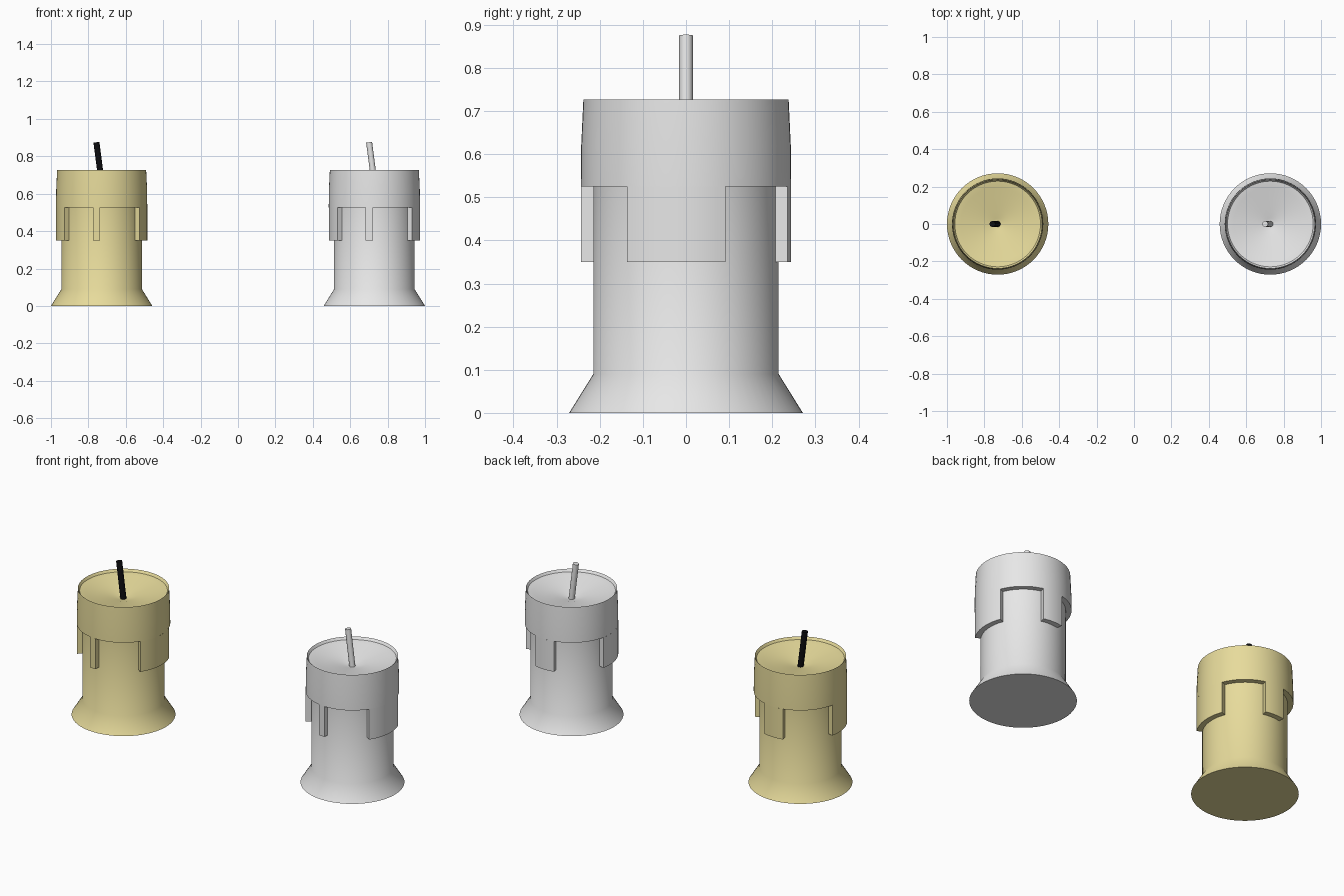
import bpy, bmesh, math
from mathutils import Vector

cube = bpy.data.objects.get("Cube")
if cube:
    bpy.data.objects.remove(cube)

SEGMENTS = 64
OUTER, BODY = 0.244, 0.215
COLLAR_Z, DRIP_Z = 0.525, 0.35


def make_material(name, rgb):
    mat = bpy.data.materials.new(name)
    mat.use_nodes = True
    color = (*rgb, 1)
    mat.diffuse_color = color
    mat.node_tree.nodes["Principled BSDF"].inputs["Base Color"].default_value = color
    return mat


def finish(name, bm, mat, location):
    mesh = bpy.data.meshes.new(name)
    bmesh.ops.recalc_face_normals(bm, faces=bm.faces)
    bm.to_mesh(mesh)
    bm.free()
    mesh.materials.append(mat)
    obj = bpy.data.objects.new(name, mesh)
    bpy.context.collection.objects.link(obj)
    obj.location = location
    bpy.ops.object.select_all(action="DESELECT")
    obj.select_set(True)
    bpy.context.view_layer.objects.active = obj
    bpy.ops.object.shade_smooth_by_angle(angle=math.radians(38))
    return obj


def lathe(name, profile, mat, location):
    bm = bmesh.new()
    verts = [bm.verts.new((r, 0, z)) for r, z in profile]
    edges = [bm.edges.new(pair) for pair in zip(verts, verts[1:])]
    bmesh.ops.spin(bm, geom=verts + edges, cent=(0, 0, 0), axis=(0, 0, 1),
                   angle=math.tau, steps=SEGMENTS)
    bmesh.ops.remove_doubles(bm, verts=bm.verts, dist=1e-5)
    return finish(name, bm, mat, location)


def drip(name, start, end, mat, location):
    # Curved slab hanging from the collar between two angles in degrees
    bm = bmesh.new()
    steps = max(2, round((end - start) / 5))
    section = [(BODY - 0.005, COLLAR_Z), (BODY - 0.005, DRIP_Z),
               (OUTER, DRIP_Z), (OUTER, COLLAR_Z)]
    rings = []
    for i in range(steps + 1):
        a = math.radians(start + (end - start) * i / steps)
        rings.append([bm.verts.new((r * math.cos(a), r * math.sin(a), z))
                      for r, z in section])
    for a, b in zip(rings, rings[1:]):
        for j in range(3):
            bm.faces.new((a[j], a[j + 1], b[j + 1], b[j]))
    bm.faces.new(rings[0])
    bm.faces.new(rings[-1])
    return finish(name, bm, mat, location)


def wick(name, mat, location):
    bottom, top = Vector((0, 0, 0.66)), Vector((-0.028, 0, 0.875))
    axis = top - bottom
    bm = bmesh.new()
    bmesh.ops.create_cone(bm, cap_ends=True, segments=12, radius1=0.016,
                          radius2=0.016, depth=axis.length)
    bmesh.ops.transform(bm, verts=bm.verts, matrix=axis.to_track_quat("Z", "Y").to_matrix().to_4x4())
    bmesh.ops.translate(bm, verts=bm.verts, vec=(bottom + top) / 2)
    return finish(name, bm, mat, location)


body_profile = [(0, 0), (0.271, 0), (BODY, 0.09), (BODY, 0.54)]
collar_profile = [(BODY - 0.005, COLLAR_Z), (OUTER, COLLAR_Z), (0.243, 0.62),
                  (0.238, 0.727), (0.229, 0.713), (0.197, 0.708),
                  (0.14, 0.692), (0.07, 0.682), (0.03, 0.67), (0, 0.665)]
drips = {"front_drip": (-101, -92), "left_drip": (-34, 22),
         "back_drip": (75, 103), "right_drip": (168, 216)}

yellow = make_material("yellow_wax", (0.8, 0.71, 0.33))
grey = make_material("pale_grey", (0.8, 0.8, 0.8))
black = make_material("burnt_black", (0.004, 0.004, 0.005))

# Two matching candles
for label, x, wax, wick_mat in (("yellow", -0.729, yellow, black),
                                ("grey", 0.729, grey, grey)):
    place = (x, 0, 0)
    lathe(label + "_candle_body", body_profile, wax, place)
    lathe(label + "_melted_collar", collar_profile, wax, place)
    for part, (start, end) in drips.items():
        drip(f"{label}_{part}", start, end, wax, place)
    wick(label + "_wick", wick_mat, place)
